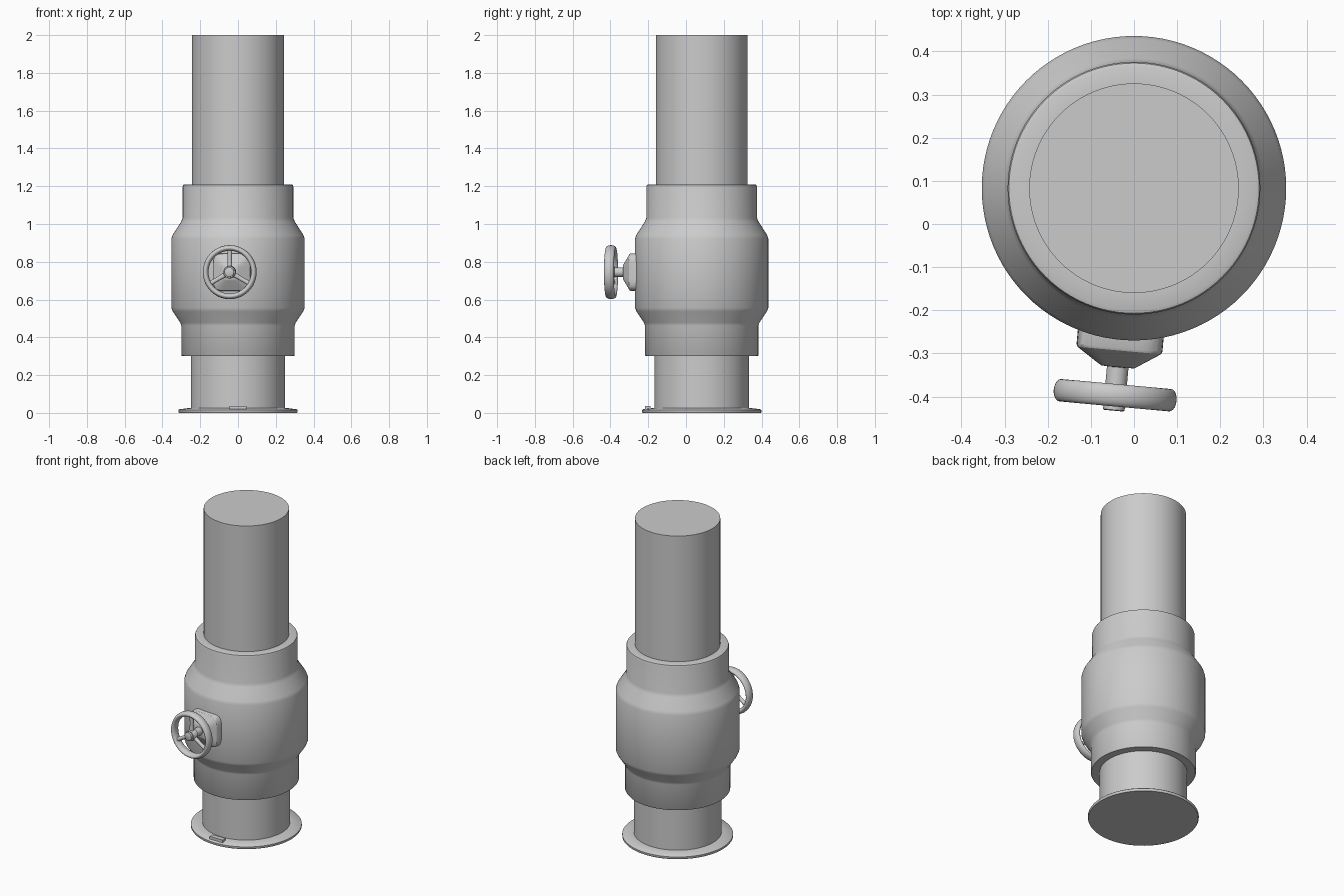
import bpy, bmesh, math
from mathutils import Matrix, Vector

if "Cube" in bpy.data.objects:
    bpy.data.objects.remove(bpy.data.objects["Cube"])

AXIS_Y = 0.083                      # pipe axis position
gray = bpy.data.materials.new("plain gray")
gray.diffuse_color = (0.6, 0.6, 0.6, 1)
gray.use_nodes = True
gray.node_tree.nodes["Principled BSDF"].inputs["Base Color"].default_value = gray.diffuse_color

# valve frame: local z points outward from the pipe axis, slightly left of front
out = Vector((-math.sin(math.radians(5.2)), -math.cos(math.radians(5.2)), 0))
side = Vector((-out.y, out.x, 0))
up = Vector((0, 0, 1))
VALVE = Matrix.Translation((0, AXIS_Y, 0.745)) @ Matrix((side, up, out)).transposed().to_4x4()
PIPE = Matrix.Translation((0, AXIS_Y, 0))


def finish(name, bm, matrix, angle=40):
    bmesh.ops.recalc_face_normals(bm, faces=bm.faces)
    mesh = bpy.data.meshes.new(name)
    bm.to_mesh(mesh)
    bm.free()
    mesh.transform(matrix)
    mesh.materials.append(gray)
    obj = bpy.data.objects.new(name, mesh)
    bpy.context.collection.objects.link(obj)
    bpy.ops.object.select_all(action='DESELECT')
    obj.select_set(True)
    bpy.context.view_layer.objects.active = obj
    bpy.ops.object.shade_smooth_by_angle(angle=math.radians(angle))
    return obj


def loft(name, profile, matrix, n=96, power=2.0, angle=40):
    """Stack of rings (radius, height); power above 2 makes rounded squares."""
    bm = bmesh.new()
    rings = []
    for r, z in profile:
        ring = []
        for i in range(n):
            a = 2 * math.pi * i / n
            c, s = math.cos(a), math.sin(a)
            k = r / (abs(c) ** power + abs(s) ** power) ** (1 / power)
            ring.append(bm.verts.new((k * c, k * s, z)))
        rings.append(ring)
    for lo, hi in zip(rings, rings[1:]):
        for i in range(n):
            j = (i + 1) % n
            bm.faces.new((lo[i], lo[j], hi[j], hi[i]))
    bm.faces.new(rings[0][::-1])
    bm.faces.new(rings[-1])
    return finish(name, bm, matrix, angle)


def ring(name, radius, half_w, half_d, z, matrix, n=64, m=20):
    """Torus with an oval cross-section."""
    bm = bmesh.new()
    v = []
    for i in range(n):
        a = 2 * math.pi * i / n
        for j in range(m):
            b = 2 * math.pi * j / m
            r = radius + half_w * math.cos(b)
            v.append(bm.verts.new((r * math.cos(a), r * math.sin(a), z + half_d * math.sin(b))))
    for i in range(n):
        for j in range(m):
            i2, j2 = (i + 1) % n, (j + 1) % m
            bm.faces.new((v[i * m + j], v[i2 * m + j], v[i2 * m + j2], v[i * m + j2]))
    return finish(name, bm, matrix, 60)


# pipes and base flange
loft("base_flange", [(0.313, 0), (0.316, 0.004), (0.316, 0.015), (0.312, 0.019), (0.25, 0.027)], PIPE)
loft("lower_pipe", [(0.25, 0.01), (0.25, 0.32)], PIPE)
loft("upper_pipe", [(0.243, 1.18), (0.243, 2.0)], PIPE)

# swollen valve body
loft("valve_body", [
    (0.24, 0.30), (0.296, 0.30), (0.30, 0.305), (0.30, 0.462), (0.306, 0.478),
    (0.345, 0.537), (0.353, 0.556), (0.353, 0.922), (0.346, 0.942),
    (0.301, 1.012), (0.293, 1.032), (0.293, 1.198), (0.290, 1.207),
    (0.282, 1.210), (0.24, 1.210)], PIPE)

# small raised clip on the front of the flange
bm = bmesh.new()
bmesh.ops.create_cube(bm, size=1, matrix=Matrix.Translation((0, -0.285, 0.027))
                      @ Matrix.Diagonal((0.09, 0.03, 0.02, 1)))
finish("flange_clip", bm, PIPE)

# bonnet: rounded square block tapering to the stem
loft("bonnet", [(0.10, 0.31), (0.10, 0.372), (0.097, 0.378), (0.045, 0.412),
                (0.038, 0.416), (0.02, 0.417)], VALVE, n=64, power=5, angle=30)
loft("stem", [(0.025, 0.40), (0.025, 0.516), (0.022, 0.518)], VALVE, n=32)

# handwheel
WHEEL = 0.482
ring("handwheel_rim", 0.128, 0.015, 0.026, WHEEL, VALVE)
loft("handwheel_hub", [(0.027, WHEEL - 0.02), (0.033, WHEEL - 0.016),
                       (0.033, WHEEL + 0.016), (0.03, WHEEL + 0.02)], VALVE, n=32)
for i in range(3):
    turn = Matrix.Rotation(math.radians(90 + 120 * i), 4, 'Z')
    lay = Matrix.Translation((0, 0, WHEEL)) @ turn @ Matrix.Rotation(math.pi / 2, 4, 'Y')
    loft("handwheel_spoke_%d" % (i + 1), [(0.014, 0.02), (0.011, 0.07), (0.013, 0.122)],
         VALVE @ lay, n=20)
